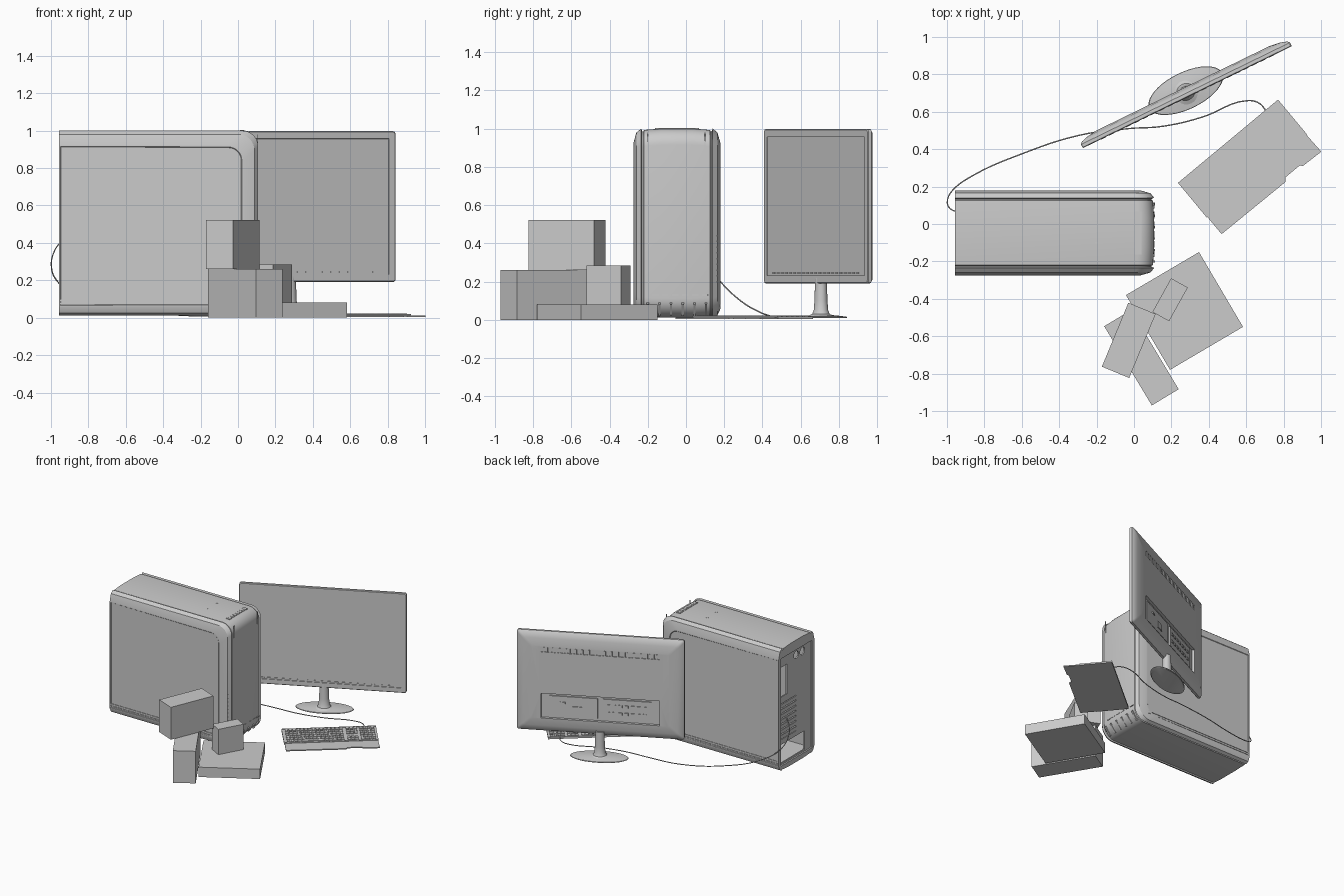
import bpy, bmesh
from math import radians, sin, cos, pi
from mathutils import Matrix, Vector

cube = bpy.data.objects.get("Cube")
if cube:
    bpy.data.objects.remove(cube)

grey = bpy.data.materials.new("plain_grey")
grey.use_nodes = True
grey.diffuse_color = (0.6, 0.6, 0.6, 1)
grey.node_tree.nodes["Principled BSDF"].inputs["Base Color"].default_value = (0.6, 0.6, 0.6, 1)
made = []


def place(x, y, z=0, deg=0):
    return Matrix.Translation((x, y, z)) @ Matrix.Rotation(radians(deg), 4, "Z")


def finish(name, bm, matrix=Matrix()):
    bmesh.ops.recalc_face_normals(bm, faces=bm.faces)
    bm.transform(matrix)
    mesh = bpy.data.meshes.new(name)
    bm.to_mesh(mesh)
    bm.free()
    ob = bpy.data.objects.new(name, mesh)
    bpy.context.collection.objects.link(ob)
    mesh.materials.append(grey)
    made.append(ob)
    return ob


def boxes(name, items, matrix=Matrix(), tilt=Matrix()):
    """Several (centre, size) boxes in one object."""
    bm = bmesh.new()
    for centre, size in items:
        m = Matrix.Translation(centre) @ tilt @ Matrix.Diagonal((*size, 1))
        bmesh.ops.create_cube(bm, size=1, matrix=m)
    return finish(name, bm, matrix)


def loft(name, rings, matrix=Matrix(), panel=None):
    """Skin closed rings of points, optionally sinking a panel into the end caps."""
    bm = bmesh.new()
    rows = [[bm.verts.new(p) for p in ring] for ring in rings]
    for a, b in zip(rows, rows[1:]):
        for i in range(len(a)):
            j = (i + 1) % len(a)
            bm.faces.new((a[i], a[j], b[j], b[i]))
    caps = [bm.faces.new(rows[0]), bm.faces.new(rows[-1])]
    bmesh.ops.recalc_face_normals(bm, faces=bm.faces)
    if panel:
        for cap in caps[:panel[2]]:
            bmesh.ops.inset_region(bm, faces=[cap], thickness=panel[0], depth=0)
            bmesh.ops.inset_region(bm, faces=[cap], thickness=0.004, depth=-panel[1])
    return finish(name, bm, matrix)


def lathe(name, profile, matrix, sides=40):
    rings = [[(r * cos(2 * pi * i / sides), r * sin(2 * pi * i / sides), z)
              for i in range(sides)] for r, z in profile]
    return loft(name, rings, matrix)


def cut(target, cutter):
    mod = target.modifiers.new("cut", "BOOLEAN")
    mod.object = cutter
    mod.solver = "EXACT"
    cutter.hide_render = True
    bpy.context.view_layer.objects.active = target
    bpy.ops.object.modifier_apply(modifier=mod.name)
    made.remove(cutter)
    bpy.data.objects.remove(cutter)


# Tower case: a side outline with rounded front corners, lofted across the width
MID = -0.0475


def case_ring(y, inset):
    top, low, front = 1.0 - inset, 0.012 + 0.6 * inset, 0.108 - inset
    pts = [(-0.957, y, low), (-0.957, y, top)]
    for r, zc, start in ((0.085, top - 0.085, 90), (0.1, low + 0.1, 0)):
        for k in range(9):
            a = radians(start - 90 * k / 8)
            pts.append((front - r + r * cos(a), y, zc + r * sin(a)))
    return pts


half = [(0.2275, 0.075), (0.212, 0.02), (0.187, 0), (0.182, 0.014),
        (0.176, 0.014), (0.172, 0.007), (0.08, 0)]
stations = [(-w, i) for w, i in half] + [(w, i) for w, i in reversed(half)]
case = loft("tower_case", [case_ring(MID + w, i) for w, i in stations], panel=(0.012, 0.004, 2))
cut(case, boxes("case_cutter", [((-0.6, MID, 0.485), (1.2, 0.4, 0.87))]))

# Rear plate with openings, expansion slats and hose holes
rear = boxes("rear_plate", [((-0.94, MID, 0.485), (0.01, 0.41, 0.88))])
cut(rear, boxes("rear_cutter", [
    ((-0.94, -0.01, 0.14), (0.1, 0.31, 0.15)),
    ((-0.94, 0.1, 0.72), (0.1, 0.08, 0.24)),
    ((-0.94, 0.04, 0.4), (0.1, 0.2, 0.29))]))
for y in (-0.06, -0.14):
    spin = Matrix.Translation((-0.94, y, 0.87)) @ Matrix.Rotation(radians(90), 4, "Y")
    cut(rear, lathe("hose_cutter", [(0.03, -0.05), (0.03, 0.05)], spin, 20))
boxes("expansion_slats", [((-0.942, 0.04, 0.275 + 0.0415 * k), (0.008, 0.2, 0.03)) for k in range(7)])

# Tower trim
boxes("side_panel_strips", [((-0.47, y, z), (0.96, 0.006, 0.01))
                            for y in (-0.272, 0.177) for z in (0.075, 0.092)])
boxes("front_seams", [((0.105, y, 0.93), (0.004, 0.005, 0.1)) for y in (-0.2, 0.1)])
boxes("front_dashes", [((0.107, -0.16 + 0.052 * k, 0.13), (0.006, 0.035, 0.006)) for k in range(6)])
boxes("front_foot_ribs", [((0.084, -0.2 + 0.061 * k, 0.055), (0.012, 0.012, 0.08)) for k in range(6)],
      tilt=Matrix.Rotation(radians(38), 4, "Y"))
boxes("front_vent_dots", [((0.085, y, 0.2 + 0.03 * k), (0.008, 0.008, 0.008))
                          for y in (-0.255, 0.16) for k in range(9)])
boxes("top_port_strip", [((0.022, MID, 0.998), (0.035, 0.23, 0.008))] +
      [((0.022, -0.14 + 0.031 * k, 1.001), (0.02, 0.02, 0.005)) for k in range(7)])
boxes("top_buttons", [((-0.2, y, 0.999), (0.015, 0.01, 0.004)) for y in (-0.1, 0.015)])

# Monitor: thin slab swelling toward the back, with a sunken screen
screen_at = place(0.285, 0.678, 0.594, 26)


def slab_ring(depth, inset):
    w, h, r = 0.622 - inset, 0.403 - inset, 0.015
    pts = []
    for sx, sz, start in ((1, 1, 0), (-1, 1, 90), (-1, -1, 180), (1, -1, 270)):
        for k in range(4):
            a = radians(start + 30 * k)
            pts.append((sx * (w - r) + r * cos(a), depth, sz * (h - r) + r * sin(a)))
    return pts


slab = [(0, 0.004), (0.004, 0), (0.022, 0), (0.034, 0.012), (0.045, 0.05), (0.053, 0.11)]
monitor = loft("monitor", [slab_ring(d, i) for d, i in slab], screen_at, (0.036, 0.004, 1))
cut(monitor, boxes("port_cutter", [((0, 0.05, -0.19), (0.88, 0.036, 0.2))], screen_at))
cut(monitor, boxes("vent_cutter", [((0, 0.055, 0.265), (0.88, 0.02, 0.04))], screen_at))
boxes("monitor_vents", [((-0.42 + 0.024 * k, 0.048, 0.265), (0.012, 0.01, 0.038)) for k in range(36)],
      screen_at)
boxes("monitor_port_panels", [((x, 0.035, -0.19), (0.36, 0.012, 0.16)) for x in (-0.2, 0.2)], screen_at)
boxes("monitor_ports", [((-0.33 + 0.045 * k, 0.043, z), (0.026, 0.008, 0.02))
                        for k in range(7) for z in (-0.16, -0.22)] +
      [((0.17, 0.043, -0.21), (0.07, 0.01, 0.05)), ((0.28, 0.043, -0.16), (0.04, 0.008, 0.012))],
      screen_at)
boxes("monitor_buttons", [((-0.5 + 0.05 * k, 0, -0.35), (0.03, 0.004, 0.005)) for k in range(21)],
      screen_at)

# Monitor stand
stand_at = place(0.277, 0.713, 0, 26)
lathe("stand_base", [(0.96, 0.008), (1, 0.012), (0.98, 0.016), (0.6, 0.022), (0.3, 0.026)],
      stand_at @ Matrix.Diagonal((0.217, 0.099, 1, 1)))
lathe("stand_neck", [(0.075, 0.02), (0.05, 0.03), (0.041, 0.05), (0.037, 0.1), (0.033, 0.22)],
      place(0.277, 0.706, 0, 26) @ Matrix.Diagonal((1, 0.9, 1, 1)), 24)

# Keyboard with palm rest and keys
keys_at = place(0.235, 0.22, 0, 39.75)
boxes("keyboard_body", [((0.348, -0.12, 0.01), (0.696, 0.24, 0.012))], keys_at)
rest = [(0.004, -0.23), (0.692, -0.23), (0.696, -0.362), (0.572, -0.358), (0.56, -0.345),
        (0.46, -0.345), (0.445, -0.364), (0.004, -0.36)]
loft("palm_rest", [[(u, v, z) for u, v in rest] for z in (0.004, 0.012)], keys_at)
key_rows = []
for row in range(6):
    v = -0.03 - 0.036 * row - (0.006 if row else 0)
    for start, count in ((0.03, 15), (0.478, 3), (0.577, 4)):
        for c in range(count):
            if row == 5 and start < 0.1 and 4 <= c <= 9:
                continue
            if row == 3 and count == 3:
                continue
            key_rows.append(((start + 0.0285 * c + 0.005, v, 0.018), (0.023, 0.028, 0.01)))
key_rows.append(((0.22, -0.216, 0.018), (0.165, 0.028, 0.01)))
boxes("keyboard_keys", key_rows, keys_at)
boxes("keyboard_rim", [((0.348, -0.004, 0.017), (0.696, 0.008, 0.006)),
                       ((0.348, -0.238, 0.016), (0.696, 0.006, 0.005))], keys_at)

# Cable from keyboard to the back of the tower
path = [(0.71, 0.6, 0.012), (0.67, 0.645, 0.012), (0.61, 0.66, 0.01), (0.36, 0.57, 0.01),
        (0.15, 0.522, 0.01), (-0.03, 0.51, 0.01), (-0.29, 0.475, 0.012), (-0.6, 0.375, 0.045),
        (-0.86, 0.26, 0.12), (-0.97, 0.18, 0.2), (-0.998, 0.12, 0.28), (-0.98, 0.08, 0.36),
        (-0.945, 0.065, 0.41)]
curve = bpy.data.curves.new("keyboard_cable", "CURVE")
curve.dimensions = "3D"
curve.bevel_depth = 0.0035
curve.bevel_resolution = 1
curve.resolution_u = 6
spline = curve.splines.new("BEZIER")
spline.bezier_points.add(len(path) - 1)
for point, co in zip(spline.bezier_points, path):
    point.co = co
    point.handle_left_type = point.handle_right_type = "AUTO"
curve.materials.append(grey)
bpy.context.collection.objects.link(bpy.data.objects.new("keyboard_cable", curve))

# Cartons: name, centre x, y, bottom, angle, size
for name, x, y, z, deg, size in (
        ("flat_carton", 0.27, -0.465, 0, 30.5, (0.453, 0.464, 0.08)),
        ("small_carton", 0.193, -0.405, 0.08, 61, (0.206, 0.102, 0.205)),
        ("long_carton", 0.04, -0.715, 0, 121, (0.494, 0.168, 0.26)),
        ("upper_carton", -0.028, -0.622, 0.26, 67.5, (0.37, 0.158, 0.262))):
    boxes(name, [((0, 0, size[2] / 2), size)], place(x, y, z, deg))

# Smooth the rounded parts, keeping edges crisp
bpy.ops.object.select_all(action="DESELECT")
for ob in made:
    ob.select_set(True)
bpy.context.view_layer.objects.active = made[0]
bpy.ops.object.shade_smooth_by_angle(angle=radians(30))
